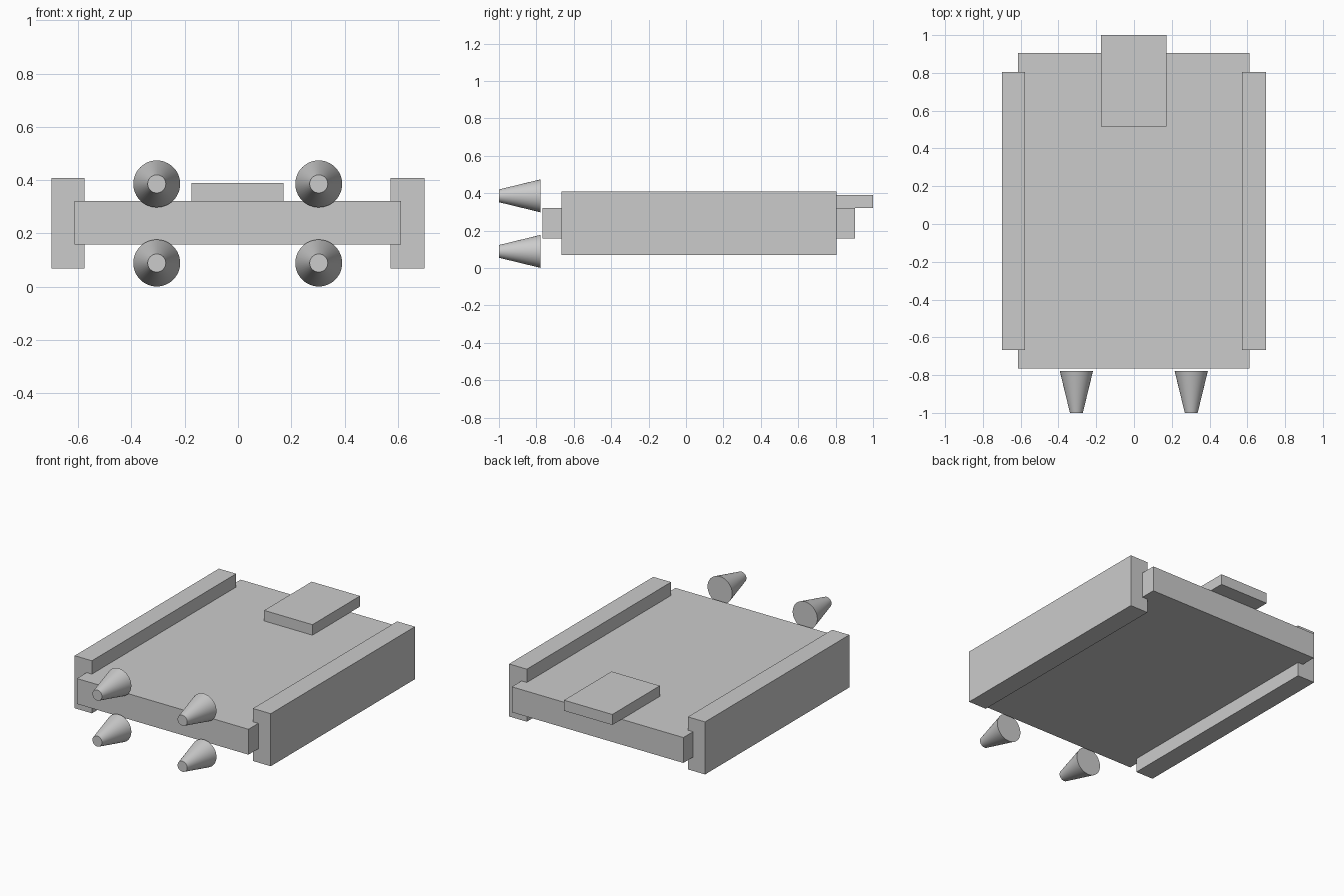
import bpy
import math

if "Cube" in bpy.data.objects:
    bpy.data.objects.remove(bpy.data.objects["Cube"])


def box(name, x, y, z):
    """Box from (min, max) extents on each axis."""
    bpy.ops.mesh.primitive_cube_add(size=1, location=[sum(r) / 2 for r in (x, y, z)])
    ob = bpy.context.object
    ob.name = name
    ob.scale = [r[1] - r[0] for r in (x, y, z)]
    bpy.ops.object.transform_apply(location=False, rotation=False, scale=True)
    return ob


def nozzle(name, x, z):
    """Tapered closed cone, narrow end facing -y."""
    bpy.ops.mesh.primitive_cone_add(vertices=48, radius1=0.088, radius2=0.034, depth=0.222,
                                    location=(x, -0.889, z), rotation=(math.pi / 2, 0, 0))
    bpy.context.object.name = name
    bpy.ops.object.shade_smooth_by_angle(angle=math.radians(35))


# Main slab and the raised plate overhanging its back edge
box("body_slab", (-0.614, 0.611), (-0.766, 0.904), (0.158, 0.322))
box("rear_plate", (-0.174, 0.171), (0.515, 1.0), (0.322, 0.390))

# Side rails
box("left_rail", (-0.70, -0.577), (-0.666, 0.805), (0.069, 0.408))
box("right_rail", (0.573, 0.70), (-0.666, 0.805), (0.069, 0.408))

# Four front cones
for side, x in (("left", -0.305), ("right", 0.303)):
    for level, z in (("lower", 0.089), ("upper", 0.386)):
        nozzle(f"{side}_{level}_cone", x, z)
